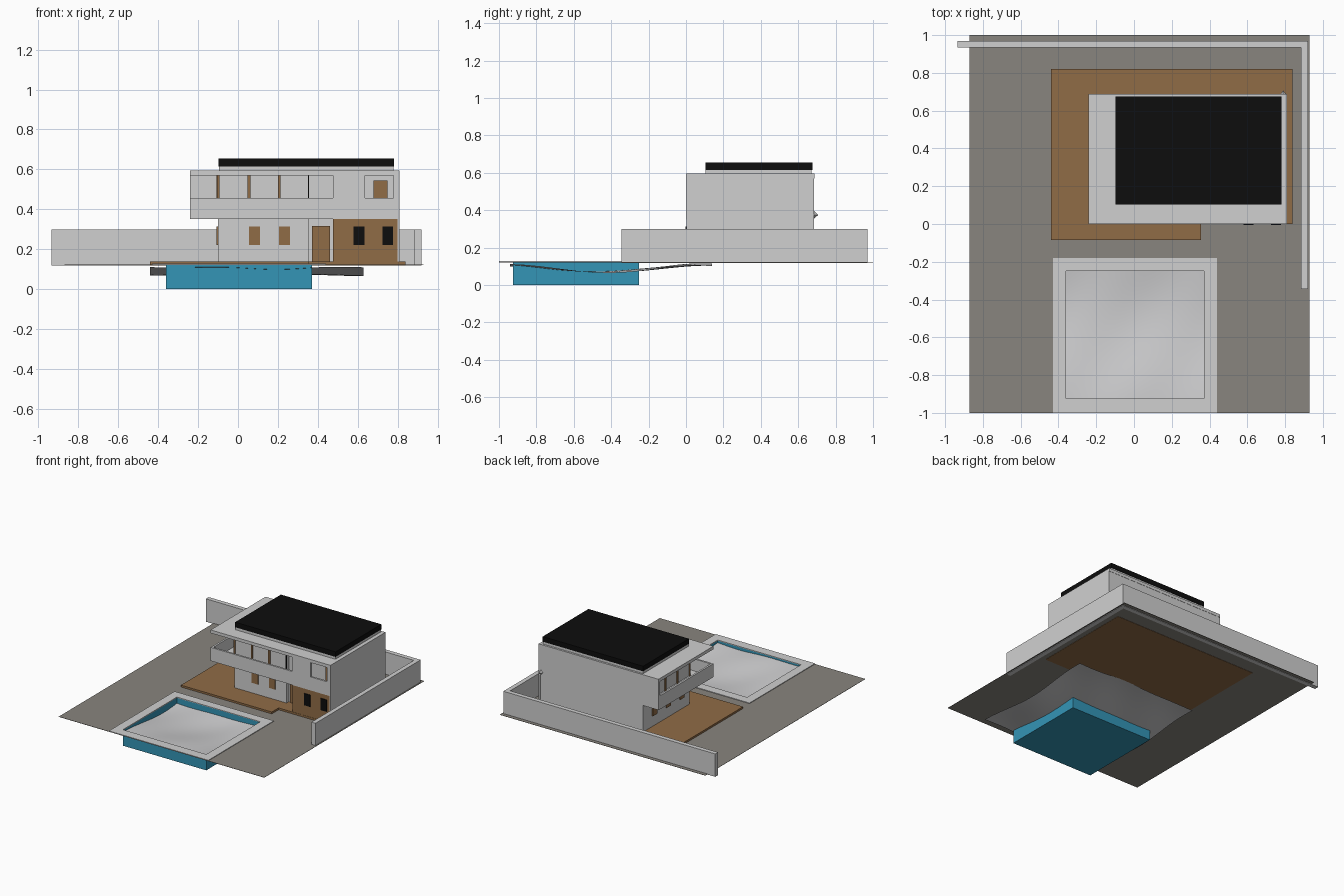
import bpy, bmesh, math

if "Cube" in bpy.data.objects:
    bpy.data.objects.remove(bpy.data.objects["Cube"])


def mat(name, r, g, b):
    m = bpy.data.materials.new(name)
    m.diffuse_color = (r, g, b, 1)
    m.use_nodes = True
    m.node_tree.nodes["Principled BSDF"].inputs["Base Color"].default_value = m.diffuse_color
    return m


WHITE = mat("white_render", 0.63, 0.63, 0.63)
WOOD = mat("wood", 0.28, 0.15, 0.062)
BLACK = mat("black", 0.004, 0.004, 0.004)
BLUE = mat("pool_blue", 0.034, 0.30, 0.47)
PAVING = mat("paving_grey", 0.25, 0.235, 0.21)
WATER = mat("pale_water", 0.62, 0.62, 0.63)


def finish(name, bm, m):
    me = bpy.data.meshes.new(name)
    bm.to_mesh(me)
    bm.free()
    me.materials.append(m)
    ob = bpy.data.objects.new(name, me)
    bpy.context.collection.objects.link(ob)
    return ob


def box(name, x, y, z, m, open_top=False):
    bm = bmesh.new()
    bmesh.ops.create_cube(bm, size=1)
    for v in bm.verts:
        v.co = [r[0] if c < 0 else r[1] for c, r in zip(v.co, (x, y, z))]
    if open_top:
        top = [f for f in bm.faces if f.normal.z > 0.9]
        bmesh.ops.delete(bm, geom=top, context='FACES')
    return finish(name, bm, m)


def prism(name, pts, z0, z1, m):
    bm = bmesh.new()
    f = bm.faces.new([bm.verts.new((x, y, z0)) for x, y in pts])
    r = bmesh.ops.extrude_face_region(bm, geom=[f])
    for v in r["geom"]:
        if isinstance(v, bmesh.types.BMVert):
            v.co.z = z1
    bmesh.ops.recalc_face_normals(bm, faces=bm.faces[:])
    return finish(name, bm, m)


def frame(name, outer, inner, z0, z1, m):
    # rectangular ring made of four strips
    (x0, x1, y0, y1), (a0, a1, b0, b1) = outer, inner
    for i, (x, y) in enumerate([((x0, x1), (y0, b0)), ((x0, x1), (b1, y1)),
                                ((x0, a0), (b0, b1)), ((a1, x1), (b0, b1))]):
        box(f"{name}_{i + 1}", x, y, (z0, z1), m)


# Site: paving, pool basin and its rim
POOL = (-0.36, 0.37, -0.925, -0.25)
frame("paving", (-0.87, 0.93, -1, 1), POOL, 0.120, 0.122, PAVING)
frame("pool_rim", (-0.43, 0.44, -1, -0.18), POOL, 0.121, 0.127, WHITE)
box("pool_basin", POOL[:2], POOL[2:], (0, 0.122), BLUE, open_top=True)

# Wavy water sheet, reaching under the paving
bm = bmesh.new()
bmesh.ops.create_grid(bm, x_segments=28, y_segments=28, size=0.5)
for v in bm.verts:
    x, y = 0.095 + v.co.x * 1.07, -0.40 + v.co.y * 1.08
    z = (0.087 - 0.021 * math.cos(2 * math.pi * (y + 0.46) / 1.1)
         + 0.005 * math.sin(7 * x + 3 * y) + 0.003 * math.sin(13 * x - 9 * y))
    v.co = (x, y, z)
for f in bm.faces:
    f.smooth = True
finish("water", bm, WATER)

# Timber deck, stepped back in front of the wood block
prism("deck", [(-0.44, -0.085), (0.355, -0.085), (0.355, 0), (0.84, 0),
               (0.84, 0.82), (-0.44, 0.82)], 0.118, 0.137, WOOD)

# Boundary walls
prism("boundary_wall", [(-0.935, 0.935), (0.885, 0.935), (0.885, -0.345),
                        (0.92, -0.345), (0.92, 0.97), (-0.935, 0.97)],
      0.117, 0.298, WHITE)

# House core, recessed behind the entrance
prism("house_core", [(-0.10, 0.10), (0.355, 0.10), (0.355, 0.13),
                     (0.80, 0.13), (0.80, 0.68), (-0.10, 0.68)],
      0.136, 0.575, WHITE)
box("wood_block", (0.475, 0.80), (0.002, 0.14), (0.136, 0.352), WOOD)
box("right_wall", (0.80, 0.81), (0.002, 0.685), (0.136, 0.58), WHITE)
box("back_wall", (-0.24, 0.805), (0.67, 0.685), (0.35, 0.58), WHITE)

# Balcony floor, parapets and upper front wall with an opening
box("balcony_floor", (-0.235, 0.805), (0.005, 0.68), (0.35, 0.362), WHITE)
box("front_parapet", (-0.24, 0.81), (0, 0.015), (0.35, 0.457), WHITE)
box("left_parapet", (-0.24, -0.225), (0.01, 0.68), (0.35, 0.457), WHITE)
box("upper_front_wall", (0.475, 0.637), (0, 0.015), (0.45, 0.575), WHITE)
box("upper_corner_wall", (0.78, 0.81), (0, 0.015), (0.45, 0.575), WHITE)

# Roof slab and raised black roof
box("roof_slab", (-0.24, 0.81), (0, 0.687), (0.57, 0.595), WHITE)
box("roof_base", (-0.095, 0.78), (0.105, 0.672), (0.59, 0.616), WHITE)
box("black_roof", (-0.097, 0.782), (0.103, 0.675), (0.615, 0.655), BLACK)

# Ground floor windows and entrance door
for i, x in enumerate((0.055, 0.205)):
    box(f"front_window_{i + 1}", (x, x + 0.055), (0.093, 0.101), (0.22, 0.313), WOOD)
for i, x in enumerate((0.58, 0.725)):
    box(f"dark_window_{i + 1}", (x, x + 0.053), (-0.004, 0.003), (0.22, 0.313), BLACK)
box("entrance_door", (0.37, 0.46), (0.122, 0.131), (0.137, 0.315), WOOD)
for i, y in enumerate((0.17, 0.34, 0.51)):
    box(f"side_window_{i + 1}", (-0.107, -0.099), (y, y + 0.055), (0.22, 0.313), WOOD)

# Upper floor timber mullions on the front and left, and terrace door
for i, x in enumerate((-0.106, 0.048, 0.20)):
    box(f"front_mullion_{i + 1}", (x, x + 0.014), (0.092, 0.104), (0.36, 0.572), WOOD)
for i, y in enumerate((0.25, 0.40, 0.55)):
    box(f"side_mullion_{i + 1}", (-0.108, -0.098), (y, y + 0.014), (0.36, 0.572), WOOD)
box("dark_mullion", (0.352, 0.357), (0.094, 0.104), (0.36, 0.572), BLACK)
box("terrace_door", (0.68, 0.75), (0.122, 0.131), (0.362, 0.545), WOOD)

# Small pointed fitting on the back wall
bm = bmesh.new()
bmesh.ops.create_cone(bm, cap_ends=True, segments=4, radius1=0.022, radius2=0, depth=0.025)
for v in bm.verts:
    x, y, z = v.co
    v.co = (0.79 + x * 0.8, 0.695 + z, 0.375 + y)
bmesh.ops.recalc_face_normals(bm, faces=bm.faces[:])
finish("back_fitting", bm, WHITE)
